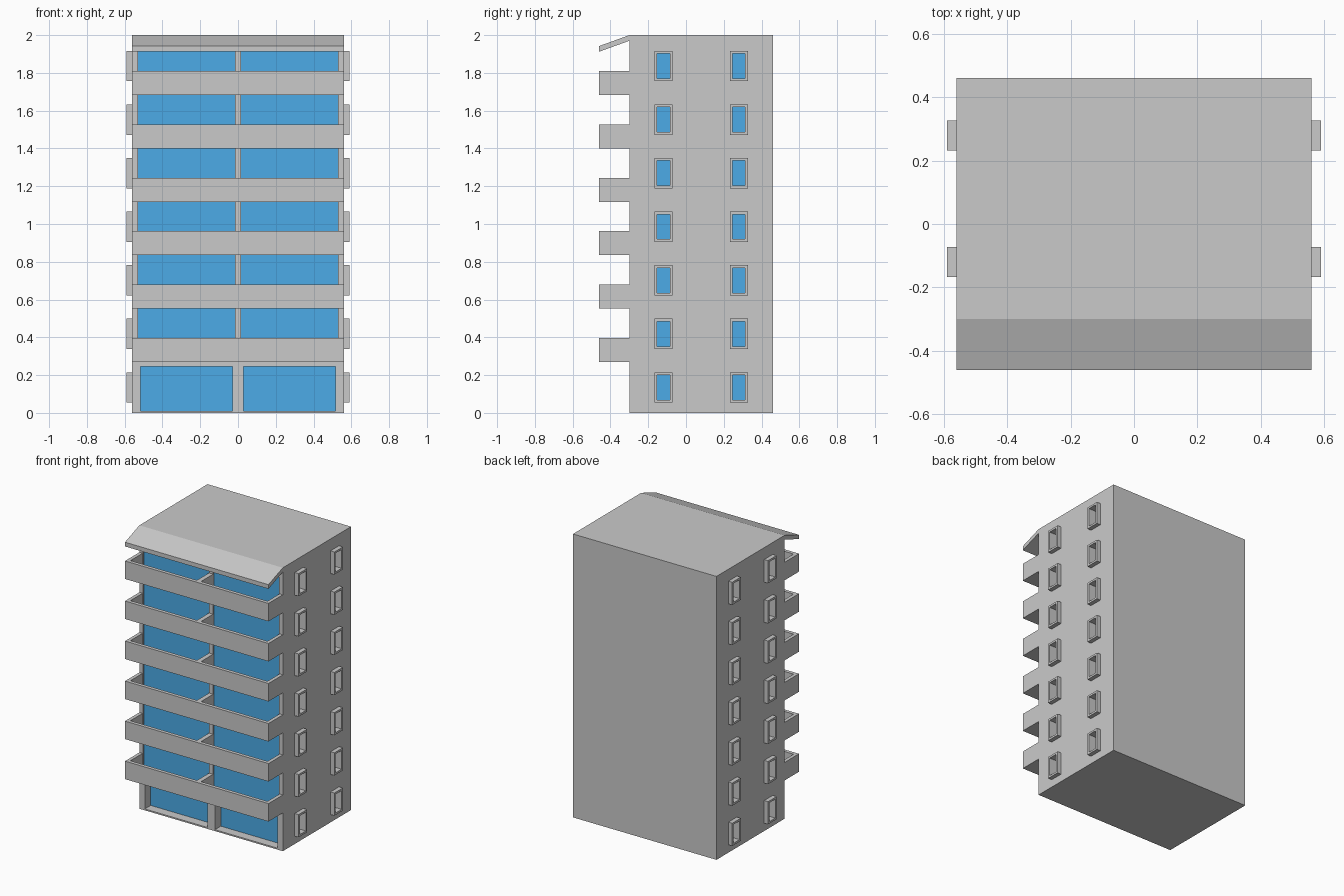
import bpy, bmesh
from mathutils import Vector

if "Cube" in bpy.data.objects:
    bpy.data.objects.remove(bpy.data.objects["Cube"])

def material(name, rgb):
    m = bpy.data.materials.new(name)
    m.diffuse_color = (*rgb, 1)
    m.use_nodes = True
    m.node_tree.nodes["Principled BSDF"].inputs["Base Color"].default_value = m.diffuse_color
    return m

GREY = material("grey concrete", (0.59, 0.59, 0.59))
BLUE = material("blue glass", (0.072, 0.41, 0.80))

def finish(name, bm):
    bmesh.ops.recalc_face_normals(bm, faces=bm.faces)
    me = bpy.data.meshes.new(name)
    bm.to_mesh(me)
    bm.free()
    me.materials.append(GREY)
    ob = bpy.data.objects.new(name, me)
    bpy.context.collection.objects.link(ob)
    return ob

def add_box(bm, x0, x1, y0, y1, z0, z1):
    vs = bmesh.ops.create_cube(bm, size=1)["verts"]
    for v in vs:
        v.co = Vector((x1 if v.co.x > 0 else x0, y1 if v.co.y > 0 else y0,
                       z1 if v.co.z > 0 else z0))
    return vs

def add_prism(bm, pts, move):
    face = bm.faces.new([bm.verts.new(p) for p in pts])
    ext = bmesh.ops.extrude_face_region(bm, geom=[face])["geom"]
    bmesh.ops.translate(bm, vec=move, verts=[g for g in ext if isinstance(g, bmesh.types.BMVert)])

W, FRONT, BACK, H = 0.56, -0.30, 0.46, 2.0
STEP = 0.2825
WIN_Y = [(-0.167, -0.072), (0.232, 0.327)]
RIM = 0.014
balcony_z = [0.27 + STEP * i for i in range(6)]
window_z = [0.055 + 0.2835 * i for i in range(7)]

# Tower block
bm = bmesh.new()
add_box(bm, -W, W, FRONT, BACK, 0, H)
body = finish("building_body", bm)

# Recesses for all the glazing
GROUND_Y, BAY_Y, SIDE_X = -0.235, -0.292, 0.53
bm = bmesh.new()
for s in (-1, 1):
    xs = sorted((s * 0.03, s * 0.517))
    add_box(bm, *xs, FRONT - 0.1, GROUND_Y, 0.01, 0.245)
    xs = sorted((s * 0.016, s * 0.53))
    for i, z in enumerate(balcony_z):
        top = balcony_z[i + 1] if i < 5 else 1.96
        add_box(bm, *xs, FRONT - 0.1, BAY_Y, z + 0.03, top)
    xs = sorted((s * SIDE_X, s * (W + 0.1)))
    for z in window_z:
        for y0, y1 in WIN_Y:
            add_box(bm, *xs, y0 + RIM, y1 - RIM, z + RIM, z + 0.16 - RIM)
cutter = finish("recess_cutter", bm)
mod = body.modifiers.new("recesses", 'BOOLEAN')
mod.object, mod.operation, mod.solver = cutter, 'DIFFERENCE', 'EXACT'
deps = bpy.context.evaluated_depsgraph_get()
cut = bpy.data.meshes.new_from_object(body.evaluated_get(deps))
body.modifiers.clear()
body.data = cut
bpy.data.objects.remove(cutter)

# Glass on the back of each recess
cut.materials.clear()
cut.materials.append(GREY)
cut.materials.append(BLUE)
for p in cut.polygons:
    c, n = p.center, p.normal
    front = n.y < -0.9 and min(abs(c.y - GROUND_Y), abs(c.y - BAY_Y)) < 0.002
    side = abs(n.x) > 0.9 and abs(abs(c.x) - SIDE_X) < 0.002 and c.y > -0.2
    p.material_index = 1 if front or side else 0

# Projecting side window frames
bm = bmesh.new()
for s in (-1, 1):
    for z in window_z:
        for y0, y1 in WIN_Y:
            vs = add_box(bm, *sorted((s * W, s * (W + 0.03))), y0, y1, z, z + 0.16)
            faces = {f for v in vs for f in v.link_faces}
            outer = max(faces, key=lambda f: s * f.calc_center_median().x)
            inner = min(faces, key=lambda f: s * f.calc_center_median().x)
            bm.normal_update()
            bmesh.ops.inset_region(bm, faces=[outer], thickness=RIM, use_even_offset=True)
            ext = bmesh.ops.extrude_face_region(bm, geom=[outer])["geom"]
            bmesh.ops.translate(bm, vec=(-s * 0.03, 0, 0),
                                verts=[g for g in ext if isinstance(g, bmesh.types.BMVert)])
            cap = [g for g in ext if isinstance(g, bmesh.types.BMFace)]
            old = [outer] if outer.is_valid else []
            bmesh.ops.delete(bm, geom=cap + old + [inner], context='FACES')
finish("side_window_frames", bm)

# Balconies: parapet, floor and middle divider
T, OUT = 0.025, -0.46
for i, z in enumerate(balcony_z):
    bm = bmesh.new()
    plan = [(-W, FRONT), (-W, OUT), (W, OUT), (W, FRONT),
            (W - T, FRONT), (W - T, OUT + T), (T - W, OUT + T), (T - W, FRONT)]
    add_prism(bm, [(x, y, z) for x, y in plan], (0, 0, 0.127))
    add_box(bm, T - W, W - T, OUT + T, FRONT, z, z + 0.03)
    add_box(bm, -0.016, 0.016, OUT + T, FRONT, z + 0.03, z + 0.127)
    finish(f"balcony_{i + 1}", bm)

# Sloping canopy along the roof front
bm = bmesh.new()
add_prism(bm, [(-W, FRONT, H), (-W, OUT, 1.942), (-W, OUT, 1.912), (-W, FRONT, 1.97)],
          (2 * W, 0, 0))
finish("roof_canopy", bm)
